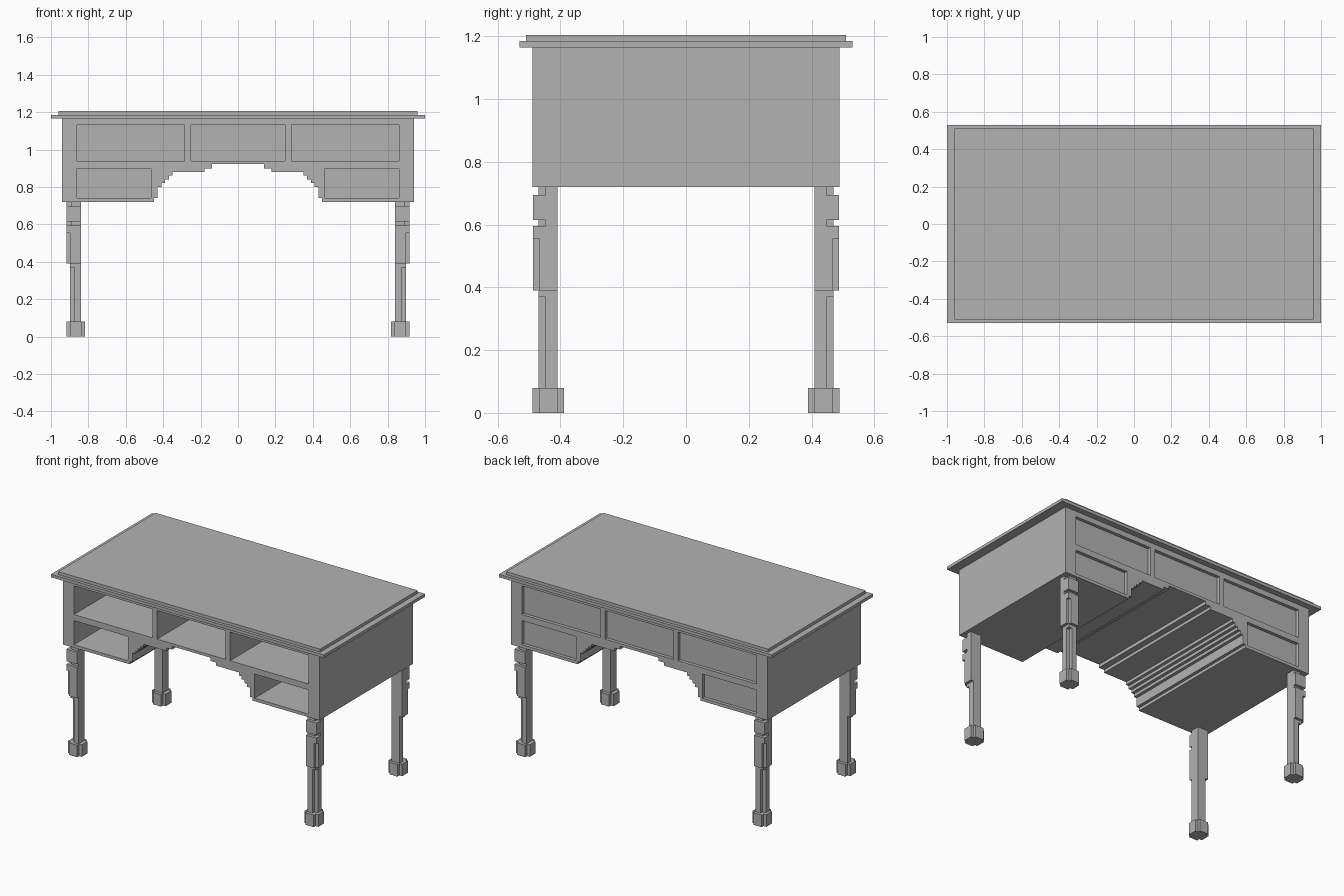
import bpy, bmesh

cube = bpy.data.objects.get("Cube")
if cube:
    bpy.data.objects.remove(cube, do_unlink=True)

mat = bpy.data.materials.new("plain grey")
mat.use_nodes = True
GREY = (0.45, 0.45, 0.45, 1)
mat.diffuse_color = GREY
mat.node_tree.nodes["Principled BSDF"].inputs["Base Color"].default_value = GREY


def finish(name, bm):
    bmesh.ops.recalc_face_normals(bm, faces=bm.faces)
    me = bpy.data.meshes.new(name)
    bm.to_mesh(me)
    bm.free()
    me.materials.append(mat)
    ob = bpy.data.objects.new(name, me)
    bpy.context.collection.objects.link(ob)
    return ob


def prism(bm, points, shift):
    """Extrude a closed outline of 3D points along a vector."""
    face = bm.faces.new([bm.verts.new(p) for p in points])
    res = bmesh.ops.extrude_face_region(bm, geom=[face])
    verts = [g for g in res["geom"] if isinstance(g, bmesh.types.BMVert)]
    bmesh.ops.translate(bm, verts=verts, vec=shift)


def box(bm, x0, x1, y0, y1, z0, z1):
    prism(bm, [(x0, y0, z0), (x1, y0, z0), (x1, y1, z0), (x0, y1, z0)], (0, 0, z1 - z0))


# Desk case: block with a stepped kneehole arch
W, D = 0.94, 0.49
BASE, TOP = 0.72, 1.165
half = [(W, TOP), (W, BASE), (0.45, BASE), (0.45, 0.74)]
x, z = 0.43, 0.74
for nx, nz in [(0.41, 0.80), (0.39, 0.82), (0.37, 0.84), (0.35, 0.86),
               (0.18, 0.88), (0.14, 0.90)]:
    half += [(x, z), (x, nz)]
    x, z = nx, nz
half += [(x, z), (x, 0.922)]
outline = half + [(-px, pz) for px, pz in reversed(half)]
bm = bmesh.new()
prism(bm, [(px, -D, pz) for px, pz in outline], (0, 2 * D, 0))
case = finish("desk_case", bm)

# Openings: deep drawer bays in front, shallow panels at the back
bays = [(-0.25, 0.25, 0.94, 1.13)]
for s in (-1, 1):
    for a, b, z0, z1 in [(0.285, 0.86, 0.94, 1.13), (0.465, 0.86, 0.74, 0.90)]:
        bays.append((min(s * a, s * b), max(s * a, s * b), z0, z1))
bm = bmesh.new()
for x0, x1, z0, z1 in bays:
    box(bm, x0, x1, -D - 0.1, D - 0.045, z0, z1)
    box(bm, x0, x1, D - 0.022, D + 0.1, z0, z1)
cutter = finish("bay_cutter", bm)
cutter.hide_render = True
mod = case.modifiers.new("bays", "BOOLEAN")
mod.operation = "DIFFERENCE"
mod.solver = "EXACT"
mod.object = cutter
bpy.context.view_layer.objects.active = case
bpy.ops.object.modifier_apply(modifier=mod.name)
bpy.data.objects.remove(cutter, do_unlink=True)

# Two-step table top
for name, hx, hy, z0, z1 in [("top_moulding", 1.0, 0.53, TOP, 1.185),
                             ("table_top", 0.96, 0.51, 1.185, 1.205)]:
    bm = bmesh.new()
    box(bm, -hx, hx, -hy, hy, z0, z1)
    finish(name, bm)

# Legs: stacked square sections, some with a notched outer corner
IX, IY = 0.84, 0.41
sections = [  # z0, z1, outer x, outer y, corner notch
    (0.08, 0.37, 0.898, 0.47, 0.023),
    (0.37, 0.39, 0.898, 0.47, 0),
    (0.39, 0.555, 0.917, 0.488, 0.019),
    (0.555, 0.595, 0.917, 0.488, 0),
    (0.595, 0.615, 0.917, 0.47, 0.023),
    (0.615, 0.695, 0.917, 0.488, 0),
    (0.695, BASE, 0.917, 0.47, 0.023),
]


def leg(name, sx, sy):
    bm = bmesh.new()
    for z0, z1, ox, oy, n in sections:
        pts = [(IX, IY), (ox, IY)]
        pts += [(ox, oy - n), (ox - n, oy - n), (ox - n, oy)] if n else [(ox, oy)]
        pts.append((IX, oy))
        prism(bm, [(sx * px, sy * py, z0) for px, py in pts], (0, 0, z1 - z0))
    finish(name + "_leg", bm)

    # Cross-shaped foot
    bm = bmesh.new()
    cx, cy, r, k = 0.867, 0.439, 0.05, 0.03
    corner = [(r, k), (k, k), (k, r)]
    pts = []
    for _ in range(4):
        pts += corner
        corner = [(-b, a) for a, b in corner]
    prism(bm, [(sx * (cx + a), sy * (cy + b), 0) for a, b in pts], (0, 0, 0.08))
    finish(name + "_foot", bm)


for sy, end in ((-1, "front"), (1, "back")):
    for sx, side in ((1, "left"), (-1, "right")):
        leg(end + "_" + side, sx, sy)
